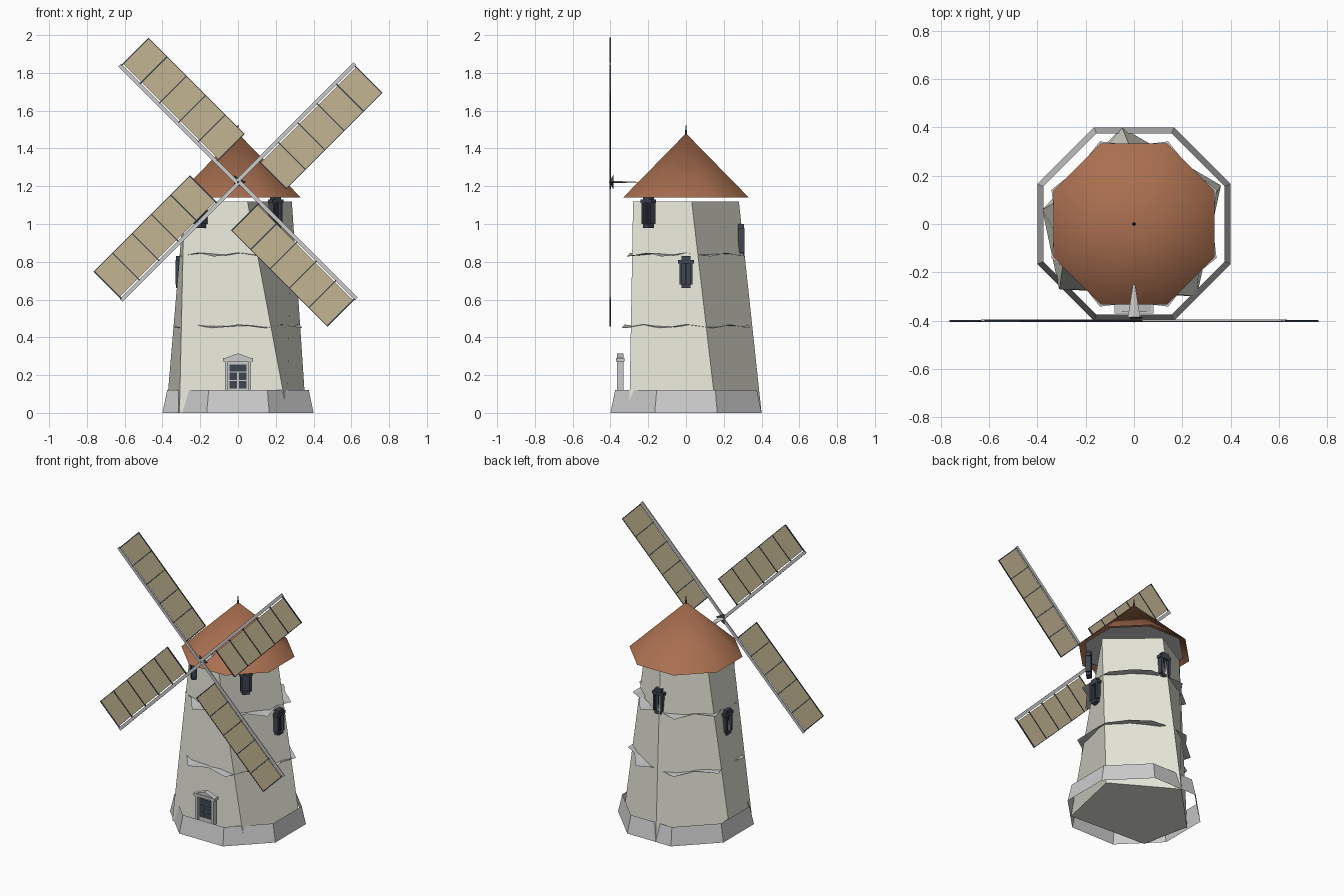
import bpy, math
from mathutils import Matrix, Vector

if "Cube" in bpy.data.objects:
    bpy.data.objects.remove(bpy.data.objects["Cube"])


def material(name, rgb):
    m = bpy.data.materials.new(name)
    m.diffuse_color = (*rgb, 1)
    m.use_nodes = True
    m.node_tree.nodes["Principled BSDF"].inputs["Base Color"].default_value = m.diffuse_color
    return m


CREAM = material("cream_wall", (0.80, 0.80, 0.70))
BROWN = material("roof_brown", (0.40, 0.16, 0.08))
TAN = material("sail_cloth", (0.55, 0.46, 0.29))
DARK = material("dark_frame", (0.05, 0.06, 0.08))
TAU8 = math.pi / 4


def make(name, verts, faces, mat=None, matrix=None):
    me = bpy.data.meshes.new(name)
    me.from_pydata([matrix @ Vector(v) if matrix else v for v in verts], [], faces)
    ob = bpy.data.objects.new(name, me)
    bpy.context.collection.objects.link(ob)
    if mat:
        me.materials.append(mat)
    return ob


def octagon(apothem, z):
    r = apothem / math.cos(TAU8 / 2)
    return [(r * math.cos(TAU8 * (i + .5)), r * math.sin(TAU8 * (i + .5)), z) for i in range(8)]


def bridge(n):
    return [(i, (i + 1) % n, n + (i + 1) % n, n + i) for i in range(n)]


def boxes(name, specs, mat=None, matrix=None):
    # each spec is (x0, x1, y0, y1, z0, z1)
    verts, faces = [], []
    for x0, x1, y0, y1, z0, z1 in specs:
        o = len(verts)
        verts += [(x, y, z) for z in (z0, z1) for x, y in ((x0, y0), (x1, y0), (x1, y1), (x0, y1))]
        faces += [tuple(o + k for k in f) for f in bridge(4) + [(3, 2, 1, 0), (4, 5, 6, 7)]]
    return make(name, verts, faces, mat, matrix)


def cone(name, n, r, base, tip, mat=None, squash=1):
    # pointed cone between two points, optionally flattened
    d = Vector(tip) - Vector(base)
    m = Matrix.Translation(base) @ d.to_track_quat('Z', 'Y').to_matrix().to_4x4()
    ring = [(r * math.cos(math.tau * i / n), squash * r * math.sin(math.tau * i / n), 0) for i in range(n)]
    faces = [(i, (i + 1) % n, n) for i in range(n)] + [tuple(reversed(range(n)))]
    return make(name, ring + [(0, 0, d.length)], faces, mat, m)


# tower: irregular twisted five-sided taper, closed below, open above
bottom = [(-.31, -.27), (.26, -.30), (.36, .16), (-.05, .40), (-.38, .06)]
top = [(-.285, -.11), (.05, -.28), (.285, .03), (0, .28), (-.26, .13)]
make("tower", [(x, y, 0) for x, y in bottom] + [(x, y, 1.12) for x, y in top],
     bridge(5) + [(4, 3, 2, 1, 0)], CREAM)

# plinth: open sloping octagonal skirt
make("plinth", octagon(.40, 0) + octagon(.375, .12), bridge(8))

# ledges: thin uneven collars round the tower
for k, (z, r) in enumerate(((.46, .37), (.84, .34))):
    outer, inner = [], []
    for i in range(16):
        a = math.tau * i / 16
        rr = r if i % 2 else r - .045
        dz = -.012 if i % 2 else .008
        outer.append((rr * math.cos(a), rr * math.sin(a), z + dz))
        inner.append(((r - .08) * math.cos(a), (r - .08) * math.sin(a), z))
    make(f"ledge_{k + 1}", outer + inner, bridge(16))

# roof: hollow octagonal cone with a flat ceiling and a finial
roof = make("roof", octagon(.333, 1.14) + [(0, 0, 1.48)],
            [(i, (i + 1) % 8, 8) for i in range(8)], BROWN)
bpy.context.view_layer.objects.active = roof
roof.select_set(True)
bpy.ops.object.shade_smooth_by_angle(angle=math.radians(50))
make("ceiling", octagon(.295, 1.155), [tuple(reversed(range(8)))])
cone("finial", 6, .009, (0, 0, 1.46), (0, 0, 1.535), DARK)

# windows: dark pane in an arched frame with a sill, facing outward
for k, (deg, dist, z) in enumerate(((-45, .285, .98), (-135, .285, .98), (0, .315, .66),
                                    (180, .315, .66), (90, .295, .83))):
    m = Matrix.Rotation(math.radians(deg + 90), 4, 'Z') @ Matrix.Translation((0, -dist, z))
    boxes(f"window_frame_{k + 1}", [(-.035, -.022, -.015, .02, .02, .14), (.022, .035, -.015, .02, .02, .14),
                                    (-.042, .042, -.015, .02, .13, .15), (-.025, .025, -.012, .02, .15, .17),
                                    (-.025, .025, -.012, .02, 0, .02)], DARK, m)
    boxes(f"window_pane_{k + 1}", [(-.022, .022, .002, .006, .02, .13), (-.003, .003, -.006, .002, .02, .13)], DARK, m)

# door: porch frame, gable and panelled leaf
boxes("door_frame", [(-.07, -.052, -.365, -.33, .1, .275), (.052, .07, -.365, -.33, .1, .275),
                     (-.08, .08, -.37, -.325, .272, .29)])
make("door_gable", [(x, y, z) for y in (-.365, -.33) for x, z in ((-.07, .29), (.07, .29), (0, .315))],
     bridge(3) + [(0, 1, 2), (5, 4, 3)])
boxes("door_leaf", [(-.052, .052, -.347, -.343, .1, .275)])
boxes("door_panels", [(x - .02, x + .02, -.352, -.347, z, z + .04)
                      for x in (-.024, .024) for z in (.13, .175)] + [(-.045, .045, -.352, -.347, .22, .255)], DARK)

# axle and hub
cone("axle", 4, .026, (0, -.39, 1.222), (0, -.22, 1.222), squash=.25)
cone("hub", 3, .042, (0, -.385, 1.222), (0, -.408, 1.222), DARK)

# sails: arm along local x, cloth on its clockwise side
for k in range(4):
    a = math.radians(45 + 90 * k)
    m = Matrix.Translation((0, -.4, 1.222)) @ Matrix.Rotation(-a, 4, 'Y')
    boxes(f"sail_arm_{k + 1}", [(0, .88, -.004, .004, -.004, .016)], None, m)
    boxes(f"sail_cloth_{k + 1}", [(.155, .875, -.002, .001, -.203, -.012)], TAN, m)
    boxes(f"sail_bars_{k + 1}", [(x - .003, x + .003, -.005, .003, -.205, 0)
                                 for x in (.158, .30, .445, .59, .735, .873)]
          + [(.155, .875, -.004, .003, -.206, -.202)], DARK, m)
